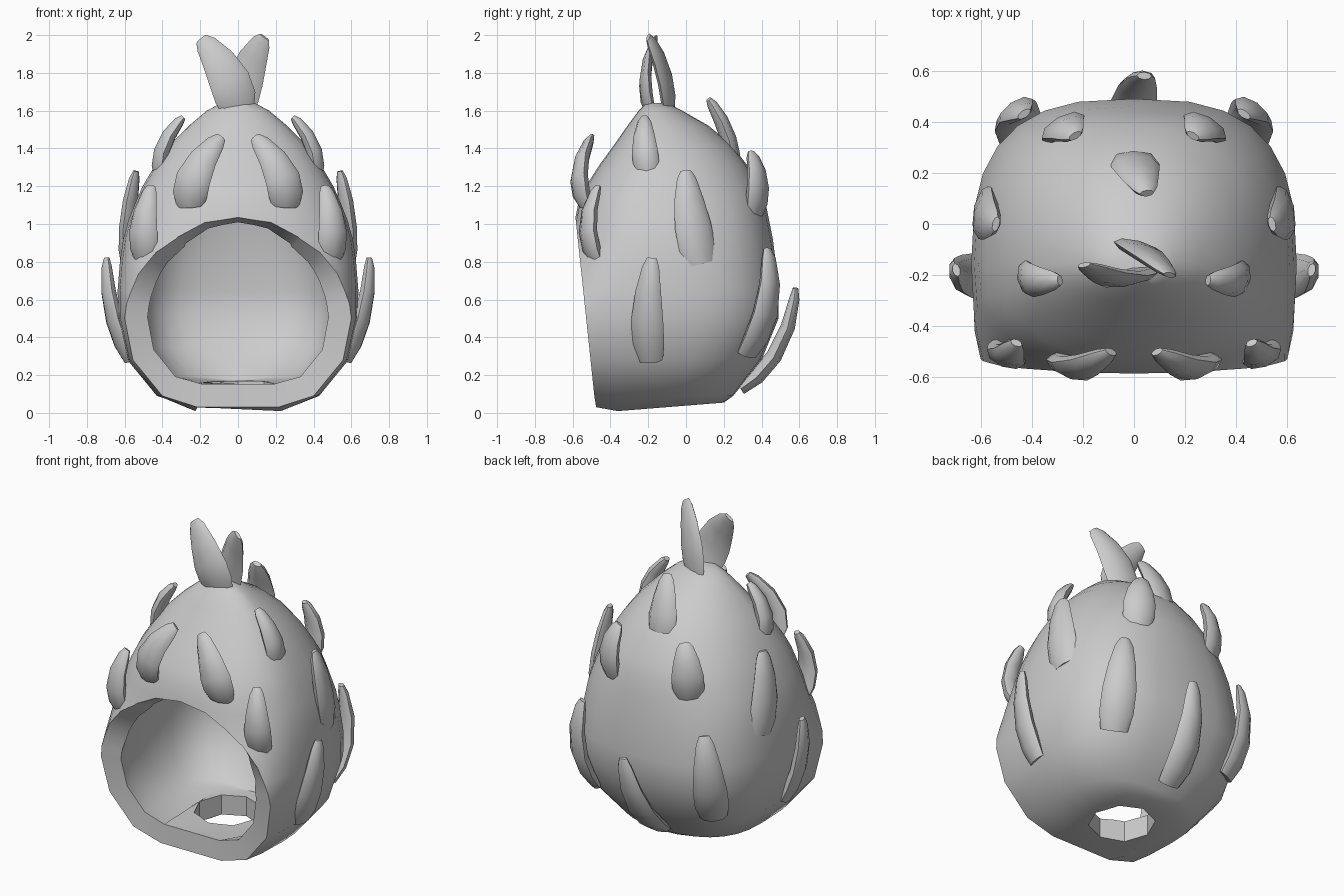
import bpy, bmesh, math
from mathutils import Vector

if "Cube" in bpy.data.objects:
    bpy.data.objects.remove(bpy.data.objects["Cube"])

grey = bpy.data.materials.new("light_grey")
grey.diffuse_color = (0.6, 0.6, 0.6, 1)
grey.use_nodes = True
grey.node_tree.nodes["Principled BSDF"].inputs["Base Color"].default_value = grey.diffuse_color


def finish(name, bm, angle):
    """Turn a bmesh into a smooth shaded grey object."""
    me = bpy.data.meshes.new(name)
    bm.to_mesh(me)
    bm.free()
    me.materials.append(grey)
    ob = bpy.data.objects.new(name, me)
    bpy.context.collection.objects.link(ob)
    select(ob)
    bpy.ops.object.shade_smooth_by_angle(angle=math.radians(angle))
    return ob


def select(ob):
    bpy.ops.object.select_all(action='DESELECT')
    ob.select_set(True)
    bpy.context.view_layer.objects.active = ob


def loft(bm, rings):
    """Skin a list of equal point rings and cap both ends."""
    vs = [[bm.verts.new(p) for p in r] for r in rings]
    n = len(vs[0])
    for a, b in zip(vs, vs[1:]):
        for i in range(n):
            j = (i + 1) % n
            bm.faces.new((a[i], a[j], b[j], b[i]))
    bm.faces.new(vs[0][::-1])
    bm.faces.new(vs[-1])
    bmesh.ops.recalc_face_normals(bm, faces=bm.faces)


# Shell: height, half width, front y, back y, squareness
sections = [
    (0.00, 0.23, -0.80, 0.20, 2.6), (0.09, 0.43, -0.82, 0.25, 2.6),
    (0.28, 0.585, -0.94, 0.40, 2.7), (0.50, 0.635, -0.92, 0.49, 2.8),
    (0.65, 0.637, -0.77, 0.49, 2.8), (0.80, 0.625, -0.675, 0.475, 2.7),
    (0.92, 0.608, -0.612, 0.46, 2.6), (1.02, 0.58, -0.588, 0.44, 2.5),
    (1.12, 0.54, -0.568, 0.42, 2.4), (1.20, 0.505, -0.53, 0.385, 2.3),
    (1.31, 0.44, -0.46, 0.325, 2.2), (1.42, 0.36, -0.38, 0.24, 2.1),
    (1.52, 0.26, -0.31, 0.12, 2.0), (1.60, 0.165, -0.25, -0.02, 2.0),
    (1.64, 0.09, -0.21, -0.10, 2.0)]
SEG = 28
rings = []
for k, (z, w, front, back, n) in enumerate(sections):
    ring = []
    for i in range(SEG):
        a = 2 * math.pi * i / SEG
        c, s = math.cos(a), math.sin(a)
        x = math.copysign(abs(c) ** (2 / n), c) * w
        y = math.copysign(abs(s) ** (2 / n), s)
        y = -0.16 + y * (back + 0.16 if y > 0 else -0.16 - front)
        tilt = 0.08 * (y + 0.48) if k == 0 else 0
        ring.append((x, y, z + tilt))
    rings.append(ring)
bm = bmesh.new()
loft(bm, rings)
# Slice off the front to make the doorway
bmesh.ops.bisect_plane(bm, geom=bm.verts[:] + bm.edges[:] + bm.faces[:],
                       plane_co=(0, -0.48, 0.04), plane_no=(0, -0.994, -0.105),
                       clear_outer=True)
# Lift the front lip of the floor a little
for v in bm.verts:
    if v.co.y < -0.45 and v.co.z < 0.03:
        v.co.z += 0.03
shell = finish("shell", bm, 40)
wall = shell.modifiers.new("wall", 'SOLIDIFY')
wall.thickness = 0.125
wall.offset = -1

# Drain hole through the floor
bm = bmesh.new()
bmesh.ops.create_cone(bm, cap_ends=True, segments=8, radius1=0.195,
                      radius2=0.195, depth=0.6)
bmesh.ops.translate(bm, verts=bm.verts, vec=(0, -0.11, 0.05))
cutter = finish("hole_cutter", bm, 30)
cutter.hide_render = True
cut = shell.modifiers.new("hole", 'BOOLEAN')
cut.operation = 'DIFFERENCE'
cut.solver = 'EXACT'
cut.object = cutter
select(shell)
bpy.ops.object.modifier_apply(modifier="wall")
bpy.ops.object.modifier_apply(modifier="hole")
bpy.data.objects.remove(cutter)
select(shell)
bpy.ops.object.shade_smooth_by_angle(angle=math.radians(40))


def leaf(name, base, mid, tip, normal, width, thick=0.085):
    """Flattened blunt blade that curves through three points."""
    p0, pm, p2 = Vector(base), Vector(mid), Vector(tip)
    p1 = 2 * pm - (p0 + p2) / 2
    nrm = Vector(normal).normalized()
    profile = [(0, 0.8, 0.8), (0.18, 1, 1), (0.42, 1, 1),
               (0.7, 0.8, 0.9), (0.92, 0.53, 0.65), (1, 0.3, 0.35)]
    rings = []
    for t, w, h in profile:
        p = (1 - t) ** 2 * p0 + 2 * t * (1 - t) * p1 + t * t * p2
        tan = (2 * (1 - t) * (p1 - p0) + 2 * t * (p2 - p1)).normalized()
        side = tan.cross(nrm).normalized()
        out = side.cross(tan)
        rings.append([p + side * math.cos(a) * w * width / 2
                      + out * math.sin(a) * h * thick / 2
                      for a in (2 * math.pi * i / 8 for i in range(8))])
    bm = bmesh.new()
    loft(bm, rings)
    return finish(name, bm, 50)


# Mirrored leaves: name, base, middle, tip, outward direction, width
pairs = [
    ("brow_leaf", (0.25, -0.53, 1.10), (0.225, -0.565, 1.27),
     (0.09, -0.50, 1.46), (0.25, -1, 0.1), 0.19),
    ("cheek_leaf", (0.485, -0.47, 0.80), (0.50, -0.52, 0.99),
     (0.46, -0.465, 1.20), (0.4, -1, 0), 0.16),
    ("shoulder_leaf", (0.41, -0.20, 1.25), (0.395, -0.22, 1.41),
     (0.29, -0.22, 1.565), (1, -0.2, 0.4), 0.14),
    ("side_leaf", (0.58, 0.08, 0.79), (0.58, 0.03, 1.03),
     (0.54, 0.00, 1.28), (1, 0.25, 0.1), 0.20),
    ("low_side_leaf", (0.57, -0.19, 0.28), (0.665, -0.205, 0.53),
     (0.695, -0.18, 0.82), (1, -0.25, 0), 0.175),
    ("upper_back_leaf", (0.27, 0.36, 1.05), (0.275, 0.38, 1.22),
     (0.23, 0.345, 1.38), (0.55, 1, 0.1), 0.19),
    ("back_corner_leaf", (0.42, 0.32, 0.31), (0.465, 0.43, 0.57),
     (0.43, 0.43, 0.87), (0.7, 1, 0), 0.20)]
for name, b, m, t, nrm, w in pairs:
    for label, s in (("right", 1), ("left", -1)):
        flip = [(s * p[0], p[1], p[2]) for p in (b, m, t, nrm)]
        leaf(label + "_" + name, *flip, w)

# Single leaves on the back
leaf("back_top_leaf", (0.0, 0.25, 1.30), (0.01, 0.215, 1.48),
     (0.05, 0.12, 1.66), (0, 1, 0.4), 0.19)
leaf("back_low_leaf", (-0.02, 0.29, 0.13), (0.0, 0.49, 0.34),
     (0.04, 0.58, 0.66), (0, 1, -0.3), 0.19)

# Two crossing crown leaves
leaf("front_crown_leaf", (0.0, -0.19, 1.60), (-0.06, -0.215, 1.79),
     (-0.195, -0.16, 1.98), (0.15, -1, 0), 0.22, 0.06)
leaf("rear_crown_leaf", (0.0, -0.09, 1.59), (0.05, -0.12, 1.80),
     (0.14, -0.20, 1.99), (0.3, 1, 0.1), 0.2, 0.06)
